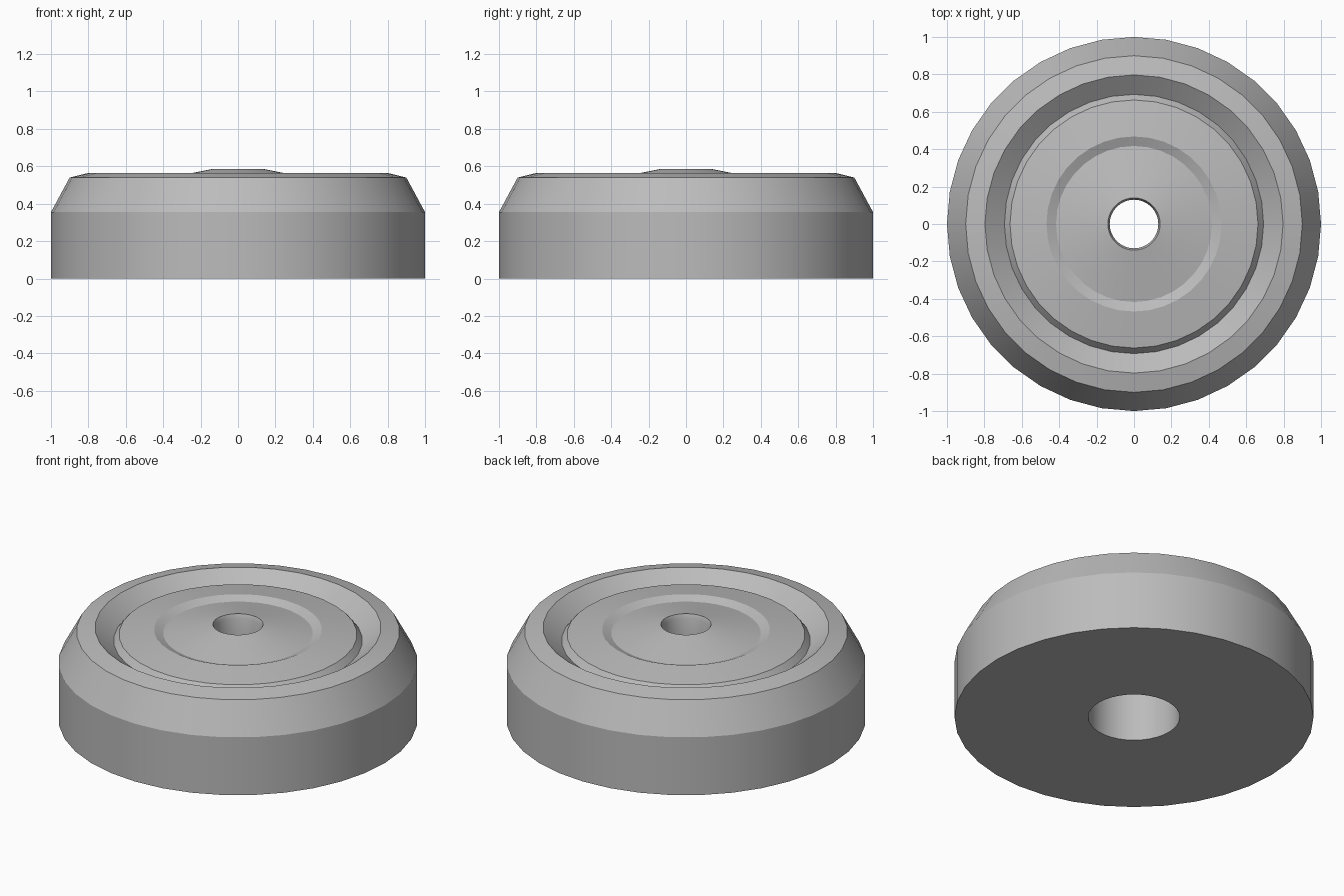
import bpy
import bmesh
import math

cube = bpy.data.objects.get("Cube")
if cube:
    bpy.data.objects.remove(cube, do_unlink=True)

SIDES = 36

grey = bpy.data.materials.new("plain grey")
grey.use_nodes = True
colour = (0.5, 0.5, 0.5, 1)
grey.diffuse_color = colour
grey.node_tree.nodes["Principled BSDF"].inputs["Base Color"].default_value = colour


def lathe(name, profile):
    """Turn a closed (radius, height) profile around the z axis."""
    bm = bmesh.new()
    rings = []
    for i in range(SIDES):
        a = math.tau * i / SIDES
        rings.append([bm.verts.new((r * math.cos(a), r * math.sin(a), z))
                      for r, z in profile])
    count = len(profile)
    for i, ring in enumerate(rings):
        following = rings[(i + 1) % SIDES]
        for j in range(count):
            k = (j + 1) % count
            bm.faces.new((ring[j], following[j], following[k], ring[k]))
    bmesh.ops.recalc_face_normals(bm, faces=bm.faces)
    mesh = bpy.data.meshes.new(name)
    bm.to_mesh(mesh)
    bm.free()
    mesh.materials.append(grey)
    obj = bpy.data.objects.new(name, mesh)
    bpy.context.collection.objects.link(obj)
    bpy.ops.object.select_all(action="DESELECT")
    obj.select_set(True)
    bpy.context.view_layer.objects.active = obj
    bpy.ops.object.shade_smooth_by_angle(angle=math.radians(25))
    return obj


outer_wall = [(0.255, 0), (1, 0), (1, 0.355), (0.9, 0.54), (0.797, 0.565)]
groove = [(0.693, 0.485), (0.663, 0.522)]
face_plate = [(0.468, 0.552), (0.417, 0.53)]
hub = [(0.14, 0.585), (0.13, 0.56)]
bore = [(0.13, 0.4), (0.255, 0.4)]

lathe("wheel", outer_wall + groove + face_plate + hub + bore)
